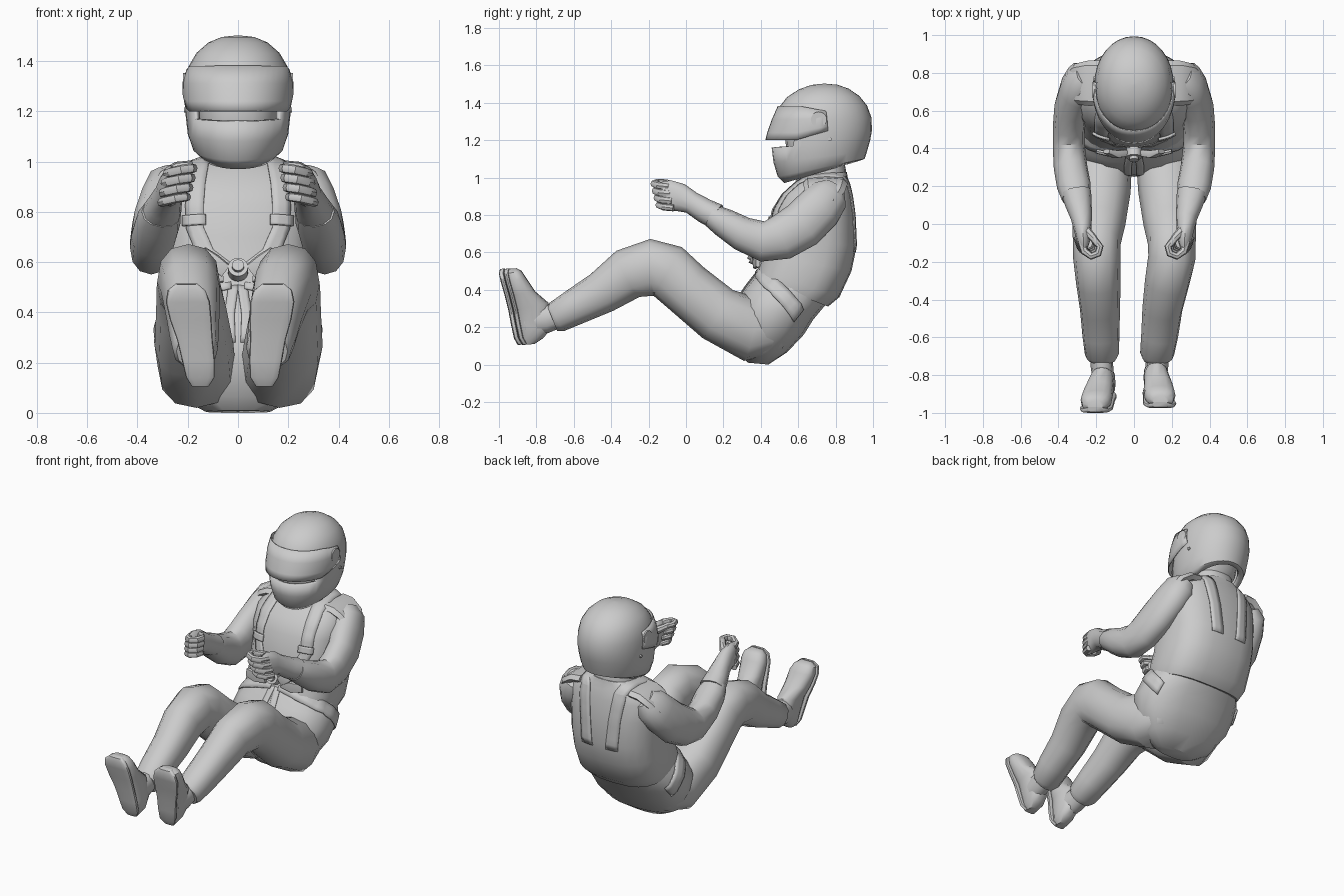
import bpy, bmesh
from math import sin, cos, pi, radians
from mathutils import Vector


def loft(name, rings, closed=True, caps=(True, True), skip=None):
    """Skin a list of equal-length point rings."""
    bm = bmesh.new()
    vs = [[bm.verts.new(p) for p in r] for r in rings]
    n = len(rings[0])
    for j in range(len(vs) - 1):
        for i in range(n if closed else n - 1):
            if skip and skip(j, i):
                continue
            k = (i + 1) % n
            bm.faces.new((vs[j][i], vs[j][k], vs[j + 1][k], vs[j + 1][i]))
    if closed and caps[0]:
        bm.faces.new(vs[0])
    if closed and caps[1]:
        bm.faces.new(vs[-1])
    bmesh.ops.recalc_face_normals(bm, faces=bm.faces)
    me = bpy.data.meshes.new(name)
    bm.to_mesh(me)
    bm.free()
    ob = bpy.data.objects.new(name, me)
    bpy.context.collection.objects.link(ob)
    return ob


def spow(v, p):
    return (1 if v >= 0 else -1) * abs(v) ** (2 / p)


def stack(name, secs, n=16, p=2.3, **kw):
    """Sections (front y, front z, back y, back z, half width, centre x)."""
    rings = []
    for yf, zf, yb, zb, hx, *xc in secs:
        f, b = Vector((xc[0] if xc else 0, yf, zf)), Vector((xc[0] if xc else 0, yb, zb))
        mid, half = (f + b) / 2, (f - b) / 2
        rings.append([mid + half * spow(cos(2 * pi * i / n), p) +
                      Vector((hx * spow(sin(2 * pi * i / n), p), 0, 0)) for i in range(n)])
    return loft(name, rings, **kw)


def limb(name, secs, n=12, p=2.2, ref=(1, 0, 0)):
    """Sections (x, y, z, half width, half height) swept along their own path."""
    pts = [Vector(s[:3]) for s in secs]
    rings = []
    for k, s in enumerate(secs):
        t = (pts[min(k + 1, len(pts) - 1)] - pts[max(k - 1, 0)]).normalized()
        u = Vector(ref)
        u = (u - t * u.dot(t)).normalized()
        w = t.cross(u)
        rings.append([pts[k] + u * s[3] * spow(cos(2 * pi * i / n), p) +
                      w * s[4] * spow(sin(2 * pi * i / n), p) for i in range(n)])
    return loft(name, rings)


def solid(ob, t, offset=1):
    m = ob.modifiers.new("thickness", 'SOLIDIFY')
    m.thickness, m.offset = t, offset
    return ob


def strap(name, pts, across, target, t=0.005, lift=0.003):
    """Belt ribbon that clings to a target surface."""
    pts, a = [Vector(p) for p in pts], Vector(across)
    line = [p.lerp(q, k / 5) for p, q in zip(pts, pts[1:]) for k in range(5)] + [pts[-1]]
    ob = loft(name, [[p + a * s for s in (-1, -0.33, 0.33, 1)] for p in line], closed=False)
    m = ob.modifiers.new("cling", 'SHRINKWRAP')
    m.target, m.wrap_mode, m.offset = target, 'ABOVE_SURFACE', lift
    return solid(ob, t, 0)


def disc(name, loc, r, d, rot):
    bpy.ops.mesh.primitive_cylinder_add(vertices=20, radius=r, depth=d, location=loc, rotation=rot)
    bpy.context.object.name = name


# Body: trousers seat and jacket
seat = stack("trouser_seat", [
    (.33, .01, .44, .0, .13), (.28, .065, .54, .065, .24), (.25, .21, .63, .16, .312),
    (.26, .33, .68, .24, .335), (.32, .42, .73, .30, .32), (.40, .52, .78, .36, .27)], p=2.4)
jacket = stack("jacket", [
    (.37, .46, .76, .31, .285), (.385, .51, .82, .36, .30), (.41, .59, .885, .5, .295),
    (.43, .7, .912, .63, .295), (.46, .83, .905, .8, .30), (.51, .91, .89, .91, .295),
    (.57, .965, .875, .97, .25), (.60, .99, .865, 1.0, .20), (.63, 1.01, .86, 1.03, .13)], n=24, p=2.7)
stack("collar", [(.58, .96, .86, .98, .15), (.6, 1.03, .855, 1.04, .135), (.62, 1.1, .84, 1.12, .12)], n=20)

# Helmet shell with eye port, head inside, visor and pivots
N = 32
shell = stack("helmet_shell", [
    (.525, .97, .93, 1.09, .15), (.49, 1.005, .955, 1.10, .18), (.468, 1.08, .968, 1.14, .20),
    (.458, 1.16, .985, 1.20, .208), (.465, 1.22, .994, 1.25, .211), (.472, 1.30, .992, 1.32, .209),
    (.497, 1.375, .968, 1.385, .196), (.54, 1.43, .928, 1.435, .165), (.605, 1.472, .87, 1.475, .118),
    (.67, 1.495, .81, 1.496, .065), (.735, 1.502, .745, 1.502, .004)], n=N, p=2.05,
    caps=(False, True), skip=lambda j, i: 3 <= j <= 4 and min(i + .5, N - i - .5) < N * .155)
solid(shell, .025, -1)
stack("head", [(.6, 1.0, .82, 1.04, .1), (.54, 1.1, .87, 1.1, .15), (.53, 1.22, .9, 1.22, .165),
               (.56, 1.36, .88, 1.36, .15), (.65, 1.44, .8, 1.44, .06)], n=20)
visor = []
for zl, ze, d, hx in ((1.2, 1.25, .288, .211), (1.24, 1.275, .278, .217),
                      (1.31, 1.32, .253, .217), (1.38, 1.355, .222, .203)):
    row = []
    for k in range(25):
        t = radians(-98 + 196 * k / 24)
        e = max(0, abs(t) - 1.15) / .56
        row.append((hx * spow(sin(t), 2.1), .715 - d * spow(cos(t), 2.1), zl + (ze - zl) * e))
    visor.append(row)
solid(loft("visor", visor, closed=False), .006, 0)

# Legs and shoes: centre x at hip, thigh, knee, calf, cuff, heel, toe, then foot y shift
for side, xs in (("left", (-.165, -.175, -.197, -.18, -.17, -.15, -.205, 0)),
                 ("right", (.165, .18, .2, .15, .122, .105, .14, .025))):
    h, th, kn, ca, cu, he, to, dy = xs
    limb("trouser_leg_" + side, [
        (h * .8, .58, .28, .08, .08), (h * .9, .46, .2, .13, .14), (h, .35, .187, .155, .172),
        (th, .17, .27, .157, .152), ((th + kn) / 2, 0, .41, .14, .145), (kn, -.10, .50, .127, .15),
        (kn, -.18, .52, .125, .152), ((kn + ca) / 2, -.31, .485, .118, .138),
        (ca, -.45, .385, .106, .115), ((ca + cu) / 2, -.59, .31, .098, .098),
        (cu, -.69, .255, .09, .085), (cu, -.715, .245, .075, .07)], p=2.3)
    limb("ankle_" + side, [(cu, -.66, .265, .06, .06), (cu, -.75, .245, .06, .078),
                           ((cu + he) / 2, -.86, .23, .055, .085)])
    foot = [(-.895, .105, -.835, .11, .03, 0), (-.915, .14, -.79, .14, .052, 0),
            (-.93, .21, -.745, .19, .06, .15), (-.945, .29, -.76, .33, .066, .4),
            (-.965, .37, -.83, .39, .078, .7), (-.985, .44, -.88, .465, .083, .9),
            (-.995, .485, -.903, .50, .07, 1), (-.99, .51, -.93, .515, .04, 1)]
    foot = [(a + dy, b, c + dy, d, hx, he + (to - he) * k) for a, b, c, d, hx, k in foot]
    stack("shoe_" + side, foot, n=16, p=2.4)
    stack("sole_" + side, [(a - .005, b, a + .022, b + .005, hx + .005, x)
                           for a, b, c, d, hx, x in foot], n=16, p=3.5)

# Arms, gloves, fingers and harness, repeated on both sides
for side, s in (("left", -1), ("right", 1)):
    def m(secs):
        return [(s * q[0], *q[1:]) for q in secs]
    limb("sleeve_" + side, m([
        (.25, .79, .945, .06, .065), (.272, .765, .905, .09, .11), (.302, .71, .835, .092, .125),
        (.335, .62, .745, .087, .128), (.345, .51, .68, .085, .122), (.345, .41, .658, .085, .108),
        (.336, .30, .70, .089, .092), (.318, .20, .76, .09, .078), (.306, .14, .795, .078, .064)]))
    # Shoulder cap over the sleeve top
    limb("shoulder_cap_" + side, m([
        (.18, .745, .975, .12, .03), (.24, .745, .97, .12, .03), (.30, .74, .935, .11, .03),
        (.345, .725, .88, .08, .02)]), n=8, p=3, ref=(0, 1, 0))
    limb("gauntlet_" + side, m([
        (.306, .165, .79, .08, .07), (.293, .10, .822, .07, .066), (.278, .03, .865, .056, .06),
        (.272, -.03, .893, .046, .075), (.268, -.09, .903, .036, .083), (.266, -.125, .903, .022, .075)]))
    for k in range(4):
        z, r = .967 - .038 * k, (.02, .021, .02, .018)[k]
        limb("finger_%d_%s" % (k + 1, side), m([
            (x + .008 * k, y + .008 * k, z + dz, q * r, q * r) for x, y, dz, q in (
                (.28, -.09, -.016, 1), (.262, -.145, -.01, 1.05), (.225, -.17, 0, 1),
                (.19, -.155, .006, 1), (.18, -.12, .006, .95), (.2, -.09, 0, .8),
                (.21, -.085, -.002, .4))]), n=8, ref=(0, 0, 1))
    limb("thumb_" + side, m([
        (.275, -.01, .92, .024, .025), (.245, -.045, .945, .024, .025), (.215, -.075, .96, .02, .02),
        (.195, -.105, .972, .018, .018), (.19, -.12, .975, .008, .008)]), n=8, ref=(0, 0, 1))
    # Harness
    strap("shoulder_strap_" + side, m([
        (.09, .91, .60), (.11, .92, .8), (.13, .88, .97), (.15, .74, 1.02), (.16, .6, .98),
        (.178, .48, .86), (.18, .45, .74), (.14, .42, .65), (.06, .40, .59)]), (.042, 0, 0), jacket)
    strap("strap_adjuster_" + side, m([(.175, .47, .785), (.175, .46, .745)]),
          (.05, 0, 0), jacket, .014, .012)
    strap("lap_strap_" + side, m([
        (.03, .38, .545), (.16, .39, .51), (.27, .45, .44), (.31, .53, .36), (.31, .62, .25)]),
        (0, .03, .032), seat, .008, .008)
    limb("lap_adjuster_" + side, m([(.05, .375, .565, .02, .03), (.10, .37, .60, .022, .035),
                                    (.145, .385, .64, .012, .025)]), n=8, p=4, ref=(0, 1, 0))
    limb("lap_buckle_" + side, m([(.06, .375, .55, .014, .03), (.13, .37, .545, .014, .035),
                                  (.20, .385, .55, .012, .03)]), n=8, p=4, ref=(0, 1, 0))
    strap("crotch_strap_" + side, m([(.02, .37, .53), (.035, .29, .4), (.03, .25, .28)]),
          (.02, 0, 0), seat)
    disc("visor_pivot_" + side, (s * .209, .71, 1.31), .042, .02, (0, pi / 2, 0))
    disc("visor_screw_" + side, (s * .207, .77, 1.205), .01, .014, (0, pi / 2, 0))
disc("harness_buckle", (0, .375, .57), .04, .05, (radians(65), 0, 0))
disc("buckle_knob", (0, .355, .58), .024, .04, (radians(65), 0, 0))

# Smooth shading with crisp edges kept
bpy.ops.object.select_all(action='SELECT')
bpy.context.view_layer.objects.active = jacket
bpy.ops.object.shade_smooth_by_angle(angle=radians(38))
